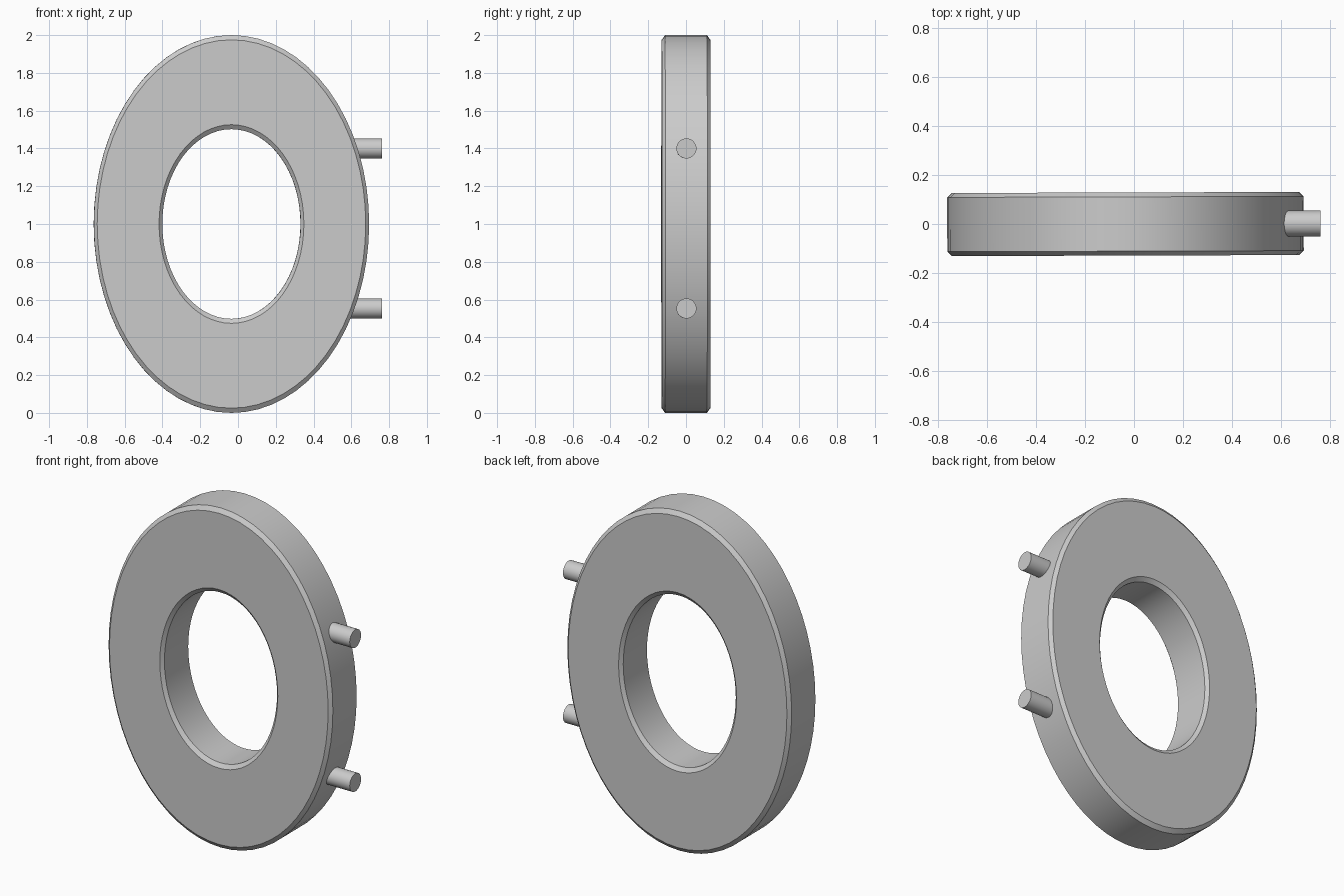
import bpy, bmesh, math

if "Cube" in bpy.data.objects:
    bpy.data.objects.remove(bpy.data.objects["Cube"])

SEG = 64
CX, RX, HALF = -0.035, 0.729, 0.129   # ring centre, x radius, half thickness
TILT = 0.003


def finish(name, bm, angle):
    bmesh.ops.recalc_face_normals(bm, faces=bm.faces)
    mesh = bpy.data.meshes.new(name)
    bm.to_mesh(mesh)
    bm.free()
    ob = bpy.data.objects.new(name, mesh)
    bpy.context.collection.objects.link(ob)
    ob.rotation_euler.z = TILT
    bpy.ops.object.select_all(action='DESELECT')
    ob.select_set(True)
    bpy.context.view_layer.objects.active = ob
    bpy.ops.object.shade_smooth_by_angle(angle=math.radians(angle))
    return ob


# Oval ring: chamfered rectangular section swept around an ellipse
def make_ring():
    c = HALF - 0.018
    profile = [(1.0, -c), (1.0, c), (0.975, HALF), (0.526, HALF),
               (0.502, c), (0.502, -c), (0.526, -HALF), (0.975, -HALF)]
    bm = bmesh.new()
    loops = []
    for i in range(SEG):
        a = 2 * math.pi * i / SEG
        loops.append([bm.verts.new((CX + RX * r * math.cos(a), y, 1 + r * math.sin(a)))
                      for r, y in profile])
    n = len(profile)
    for i in range(SEG):
        p, q = loops[i], loops[(i + 1) % SEG]
        for j in range(n):
            k = (j + 1) % n
            bm.faces.new((p[j], p[k], q[k], q[j]))
    return finish("oval_ring", bm, 25)


# Round mounting pegs on the right edge
def make_peg(name, z, x0=0.56, x1=0.763, r=0.053):
    bm = bmesh.new()
    ends = [[bm.verts.new((x, r * math.cos(2 * math.pi * i / 32),
                           z + r * math.sin(2 * math.pi * i / 32)))
             for i in range(32)] for x in (x0, x1)]
    for i in range(32):
        k = (i + 1) % 32
        bm.faces.new((ends[0][i], ends[0][k], ends[1][k], ends[1][i]))
    for loop in ends:
        bm.faces.new(loop)
    return finish(name, bm, 30)


make_ring()
make_peg("upper_peg", 1.40)
make_peg("lower_peg", 0.553)
